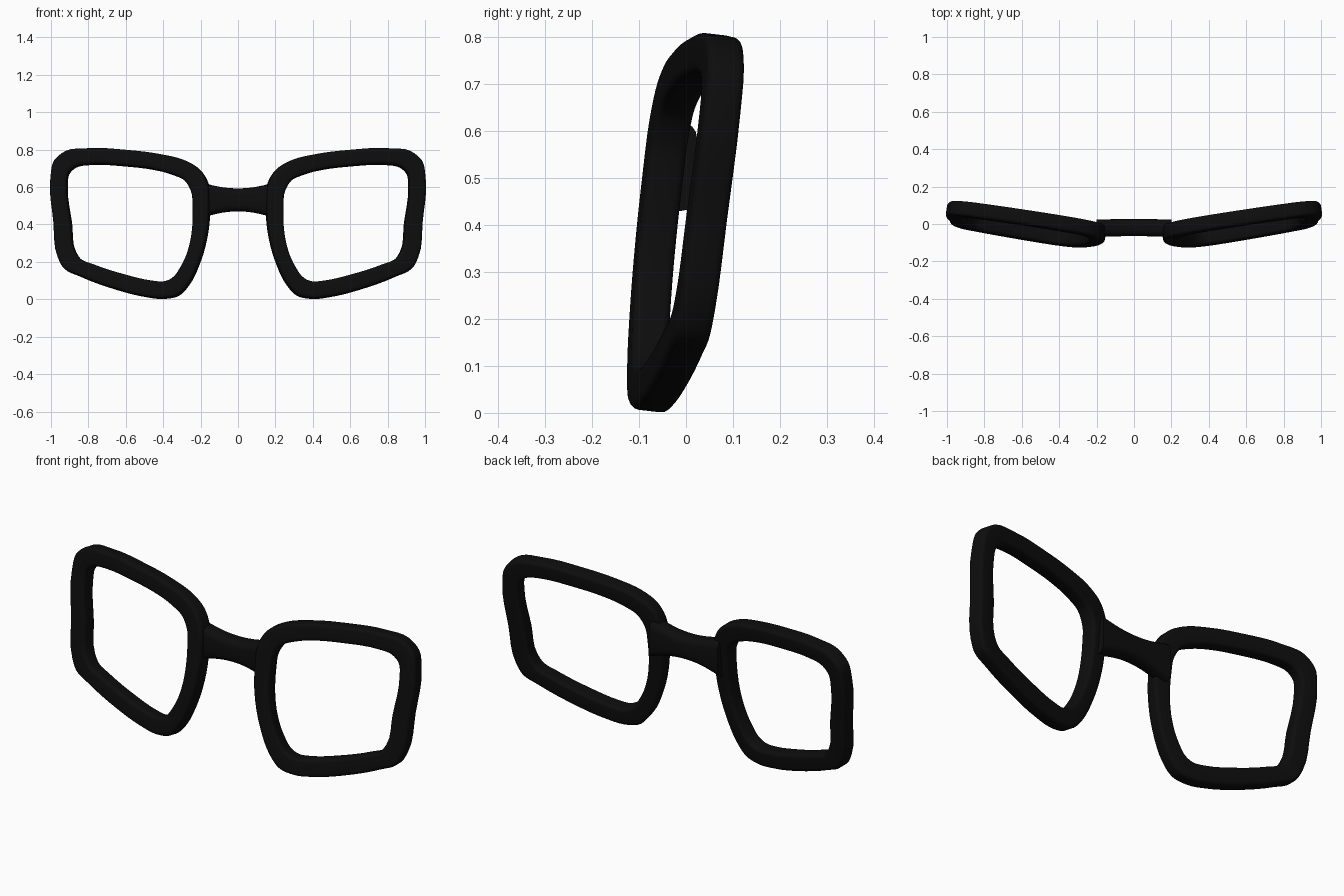
import bpy, bmesh, math
from mathutils import Vector

if "Cube" in bpy.data.objects:
    bpy.data.objects.remove(bpy.data.objects["Cube"])

black = bpy.data.materials.new("black_plastic")
black.diffuse_color = (0.004, 0.004, 0.004, 1)
black.use_nodes = True
black.node_tree.nodes["Principled BSDF"].inputs["Base Color"].default_value = black.diffuse_color


def rounded_rect(half_u, half_v, r, steps=4):
    """Corner-rounded rectangle as (u, v) points, counter-clockwise."""
    pts = []
    for k, (su, sv) in enumerate([(1, 1), (-1, 1), (-1, -1), (1, -1)]):
        for s in range(steps + 1):
            a = math.pi / 2 * (k + s / steps)
            pts.append((su * (half_u - r) + r * math.cos(a),
                        sv * (half_v - r) + r * math.sin(a)))
    return pts


def smooth_loop(points, steps):
    """Closed chord-weighted cubic curve through the points."""
    n = len(points)
    d = [(points[(i + 1) % n] - points[i]).length for i in range(n)]
    slope = []
    for i in range(n):
        a = (points[i] - points[i - 1]) / d[i - 1]
        b = (points[(i + 1) % n] - points[i]) / d[i]
        slope.append((a * d[i] + b * d[i - 1]) / (d[i] + d[i - 1]))
    out = []
    for i in range(n):
        p, q, m0, m1 = points[i], points[(i + 1) % n], slope[i] * d[i], slope[(i + 1) % n] * d[i]
        for s in range(steps):
            t = s / steps
            out.append(p * (2*t**3 - 3*t*t + 1) + m0 * (t**3 - 2*t*t + t)
                       + q * (3*t*t - 2*t**3) + m1 * (t**3 - t*t))
    return out


def loft(name, rings, closed):
    """Skin a list of equal-length rings into a smooth object."""
    bm = bmesh.new()
    vs = [[bm.verts.new(p) for p in ring] for ring in rings]
    n, k = len(vs), len(vs[0])
    for i in range(n if closed else n - 1):
        a, b = vs[i], vs[(i + 1) % n]
        for j in range(k):
            bm.faces.new((a[j], a[(j + 1) % k], b[(j + 1) % k], b[j]))
    if not closed:
        bm.faces.new(vs[0])
        bm.faces.new(vs[-1])
    bmesh.ops.recalc_face_normals(bm, faces=bm.faces)
    me = bpy.data.meshes.new(name)
    bm.to_mesh(me)
    bm.free()
    me.materials.append(black)
    ob = bpy.data.objects.new(name, me)
    bpy.context.collection.objects.link(ob)
    bpy.ops.object.select_all(action='DESELECT')
    ob.select_set(True)
    bpy.context.view_layer.objects.active = ob
    bpy.ops.object.shade_smooth_by_angle(angle=math.radians(40))
    return ob


# Lens rim: paired outer and inner outline points (outer x, z, inner x, z)
outline = [
    (0.60, 0.797, 0.60, 0.712), (0.80, 0.805, 0.79, 0.720), (0.92, 0.790, 0.87, 0.705),
    (0.98, 0.740, 0.905, 0.67), (1.00, 0.650, 0.913, 0.60), (0.985, 0.42, 0.89, 0.41),
    (0.96, 0.220, 0.868, 0.255), (0.93, 0.165, 0.84, 0.215), (0.85, 0.125, 0.77, 0.185),
    (0.65, 0.052, 0.60, 0.13), (0.50, 0.015, 0.46, 0.098), (0.40, 0.004, 0.385, 0.095),
    (0.32, 0.020, 0.34, 0.12), (0.265, 0.075, 0.305, 0.17), (0.20, 0.21, 0.265, 0.26),
    (0.16, 0.370, 0.242, 0.38), (0.152, 0.50, 0.24, 0.50), (0.16, 0.62, 0.25, 0.58),
    (0.20, 0.690, 0.285, 0.635), (0.28, 0.74, 0.36, 0.67), (0.42, 0.775, 0.46, 0.695)]

# The rim lies in a plane swept back to the side and leaning back at the top
SWEEP, LEAN, BASE = 0.14, 0.115, -0.135
normal = Vector((-SWEEP, 1, -LEAN)).normalized()


def on_plane(x, z):
    return Vector((x, BASE + SWEEP * x + LEAN * z, z))


section = rounded_rect(0.043, 0.04, 0.017)
rings = []
for p in smooth_loop([Vector(o) for o in outline], 4):
    outer, inner = on_plane(p[0], p[1]), on_plane(p[2], p[3])
    mid, half = (outer + inner) / 2, (outer - inner) / 2
    rings.append([mid + half * (u / 0.043) + normal * v for u, v in section])
rim = loft("lens_rims", rings, True)
rim.modifiers.new("mirror", 'MIRROR').use_axis[0] = True

# Nose bridge: rounded bar, arched below and flaring towards the rims
rings = []
for i in range(-10, 11):
    t = i / 10
    x = 0.2 * t
    top = 0.593 + 0.027 * min(1, 1.3 * t * t)
    bottom = 0.470 - 0.040 * t * t
    cz, hz = (top + bottom) / 2, (top - bottom) / 2
    cy = -0.019 - 0.004 * t * t
    rings.append([(x, cy + u, cz + v) for u, v in rounded_rect(0.046, hz, 0.035)])
loft("nose_bridge", rings, False)
